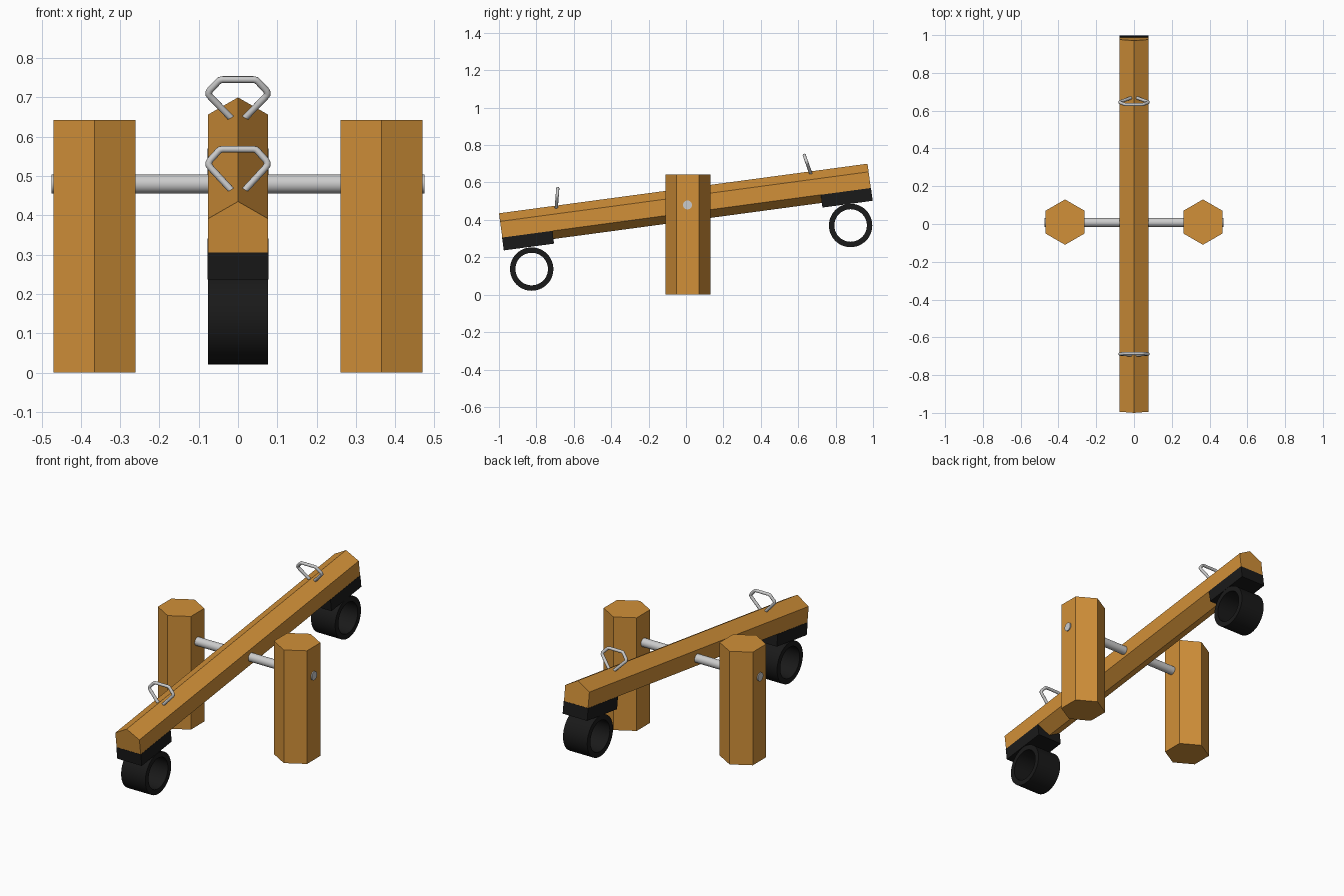
import bpy, bmesh, math
from mathutils import Matrix, Vector

if "Cube" in bpy.data.objects:
    bpy.data.objects.remove(bpy.data.objects["Cube"])


def material(name, rgb):
    m = bpy.data.materials.new(name)
    m.diffuse_color = (*rgb, 1)
    m.use_nodes = True
    m.node_tree.nodes["Principled BSDF"].inputs["Base Color"].default_value = m.diffuse_color
    return m


WOOD = material("wood", (0.64, 0.28, 0.04))
RUBBER = material("rubber", (0.01, 0.01, 0.01))
TILT = Matrix.Translation((0, -0.003, 0.481)) @ Matrix.Rotation(math.radians(7.66), 4, 'X')


def add_object(name, bm, mat=None, matrix=Matrix(), smooth=False):
    bmesh.ops.recalc_face_normals(bm, faces=bm.faces)
    me = bpy.data.meshes.new(name)
    bm.to_mesh(me)
    bm.free()
    ob = bpy.data.objects.new(name, me)
    bpy.context.collection.objects.link(ob)
    ob.matrix_world = matrix
    if mat:
        me.materials.append(mat)
    if smooth:
        bpy.ops.object.select_all(action='DESELECT')
        ob.select_set(True)
        bpy.context.view_layer.objects.active = ob
        bpy.ops.object.shade_smooth_by_angle(angle=math.radians(35))
    return ob


def prism(name, sides, radius, length, mat, matrix, spin=0, smooth=False):
    """Cylinder along local z, centred, first corner turned by spin."""
    bm = bmesh.new()
    pts = [(radius * math.cos(spin + 2 * math.pi * i / sides),
            radius * math.sin(spin + 2 * math.pi * i / sides)) for i in range(sides)]
    face = bm.faces.new([bm.verts.new((x, y, -length / 2)) for x, y in pts])
    ext = bmesh.ops.extrude_face_region(bm, geom=[face], use_keep_orig=True)
    top = [g for g in ext["geom"] if isinstance(g, bmesh.types.BMVert)]
    bmesh.ops.translate(bm, verts=top, vec=(0, 0, length))
    return add_object(name, bm, mat, matrix, smooth)


def tube(name, outer, inner, width, mat, matrix, sides=48):
    """Hollow ring around the x axis."""
    bm = bmesh.new()
    section = [(-width / 2, outer), (width / 2, outer), (width / 2, inner), (-width / 2, inner)]
    rings = []
    for i in range(sides):
        a = 2 * math.pi * i / sides
        rings.append([bm.verts.new((x, r * math.cos(a), r * math.sin(a))) for x, r in section])
    for i in range(sides):
        a, b = rings[i], rings[(i + 1) % sides]
        for j in range(4):
            k = (j + 1) % 4
            bm.faces.new((a[j], a[k], b[k], b[j]))
    return add_object(name, bm, mat, matrix, smooth=True)


def rod(name, points, radius, matrix):
    """Bent round bar through the points, with mitred corners."""
    bm = bmesh.new()
    pts = [Vector(p) for p in points]
    sides, rings = 16, []
    for i, p in enumerate(pts):
        d1 = (p - pts[max(i - 1, 0)]).normalized()
        d2 = (pts[min(i + 1, len(pts) - 1)] - p).normalized()
        t = (d1 + d2).normalized()
        n = t.cross(Vector((0, 1, 0))).normalized()
        stretch = 1 / max(t.dot(d2 if i == 0 else d1), 0.5)
        rings.append([bm.verts.new(p + n * radius * stretch * math.cos(2 * math.pi * k / sides)
                                   + Vector((0, 1, 0)) * radius * math.sin(2 * math.pi * k / sides))
                      for k in range(sides)])
    for a, b in zip(rings, rings[1:]):
        for k in range(sides):
            m = (k + 1) % sides
            bm.faces.new((a[k], a[m], b[m], b[k]))
    bm.faces.new(rings[0])
    bm.faces.new(rings[-1])
    return add_object(name, bm, None, matrix, smooth=True)


# hexagonal posts
for side, x in (("left", -0.365), ("right", 0.365)):
    prism(side + "_post", 6, 0.12, 0.643, WOOD,
          Matrix.Translation((x, 0.01, 0.3215)), math.pi / 2)

# axle through posts and beam
prism("axle", 32, 0.024, 0.95, None,
      Matrix.Translation((0, 0.008, 0.48)) @ Matrix.Rotation(math.pi / 2, 4, 'Y'), smooth=True)

# hexagonal tilted beam
prism("beam", 6, 0.0875, 1.988, WOOD,
      TILT @ Matrix.Rotation(math.pi / 2, 4, 'X'), math.pi / 2)

# handle outline, half of it, mirrored below
half = [(0.012, -0.018), (0.069, 0.044), (0.074, 0.051), (0.0745, 0.057),
        (0.071, 0.064), (0.050, 0.087), (0.046, 0.0905), (0.039, 0.092)]
outline = [(x, 0, z) for x, z in half] + [(-x, 0, z) for x, z in reversed(half)]

for end, s, tire_pos in (("front", -1, (0, -0.825, 0.137)), ("back", 1, (0, 0.88, 0.37))):
    # rubber pad under the beam end
    bm = bmesh.new()
    bmesh.ops.create_cube(bm, size=1)
    bmesh.ops.scale(bm, vec=(0.154, 0.271, 0.069), verts=bm.verts)
    add_object(end + "_pad", bm, RUBBER, TILT @ Matrix.Translation((0, s * 0.8595, -0.078)))
    # bumper tire
    tube(end + "_bumper_tire", 0.116, 0.087, 0.152, RUBBER, Matrix.Translation(tire_pos))
    # handle leaning towards the middle
    rod(end + "_handle", outline, 0.0085,
        TILT @ Matrix.Translation((0, s * 0.684, 0.0875)) @ Matrix.Rotation(s * math.radians(12), 4, 'X'))
